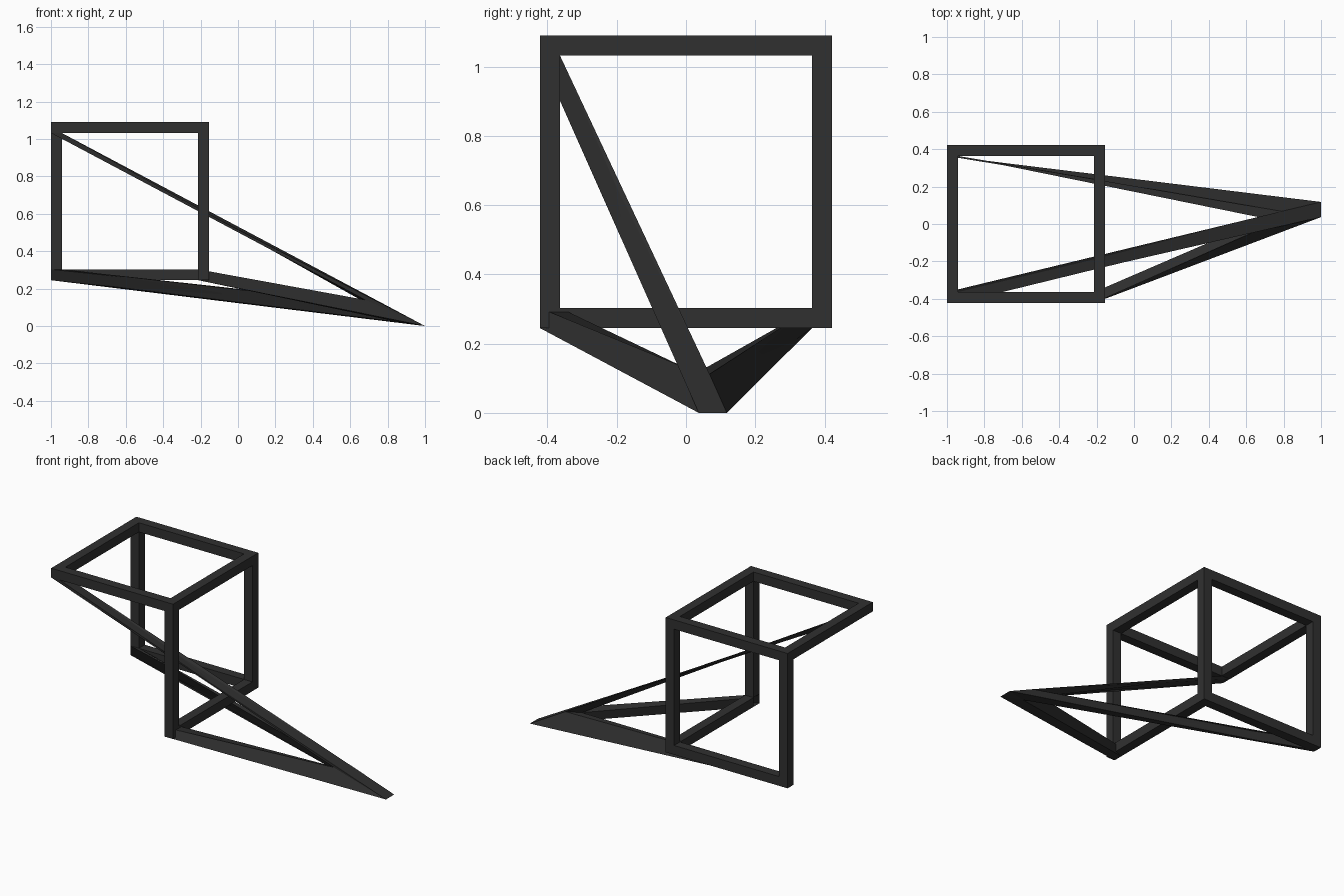
import bpy
import bmesh
from itertools import product

if "Cube" in bpy.data.objects:
    bpy.data.objects.remove(bpy.data.objects["Cube"])

T = 0.058                                   # bar thickness
LO = (-1.0, -0.422, 0.245)                  # cube frame bounds
HI = (-0.155, 0.422, 1.09)

# Pulled-out corner: its little corner block stretched into a flat wedge tip
P, Q = (1.0, 0.037, 0.0), (1.0, 0.118, 0.0)
TIP = {
    (0, 0, 0): P, (1, 0, 0): P, (0, 0, 1): P, (0, 1, 0): Q,
    (1, 1, 0): (0.856, 0.061, 0.022),
    (1, 0, 1): (0.68, -0.025, 0.14),
    (0, 1, 1): (0.79, 0.068, 0.112),
    (1, 1, 1): (0.70, 0.03, 0.115),
}


def corner_point(corner, step):
    """Point of a corner block; step 0 = outer side, 1 = inner side per axis."""
    if corner == (0, 0, 0):
        return TIP[step]
    return tuple(HI[a] - T * step[a] if corner[a] else LO[a] + T * step[a]
                 for a in range(3))


def with_axis(axis, value, u, v):
    """Triple with value on axis and u, v on the other two."""
    r = [u, v]
    r.insert(axis, value)
    return tuple(r)


bm = bmesh.new()
RING = [(0, 0), (1, 0), (1, 1), (0, 1)]


def quad(points):
    bm.faces.new([bm.verts.new(p) for p in points])


# Outer faces of the eight corner blocks
for corner in product((0, 1), repeat=3):
    for axis in range(3):
        pts = [corner_point(corner, with_axis(axis, 0, u, v)) for u, v in RING]
        pts = list(dict.fromkeys(pts))
        if len(pts) > 2:
            quad(pts)

# Twelve bars joining the corner blocks
for axis in range(3):
    for u, v in RING:
        a, b = with_axis(axis, 0, u, v), with_axis(axis, 1, u, v)
        for i in range(4):
            s = with_axis(axis, 1, *RING[i])
            t = with_axis(axis, 1, *RING[(i + 1) % 4])
            quad([corner_point(a, s), corner_point(a, t),
                  corner_point(b, t), corner_point(b, s)])

bmesh.ops.remove_doubles(bm, verts=bm.verts[:], dist=0.0005)
bmesh.ops.recalc_face_normals(bm, faces=bm.faces[:])

mesh = bpy.data.meshes.new("stretched_cube_frame")
bm.to_mesh(mesh)
bm.free()
frame = bpy.data.objects.new("stretched_cube_frame", mesh)
bpy.context.collection.objects.link(frame)

# Dark finish
mat = bpy.data.materials.new("dark_grey")
mat.diffuse_color = (0.03, 0.03, 0.03, 1.0)
mat.use_nodes = True
mat.node_tree.nodes["Principled BSDF"].inputs["Base Color"].default_value = mat.diffuse_color
mesh.materials.append(mat)
